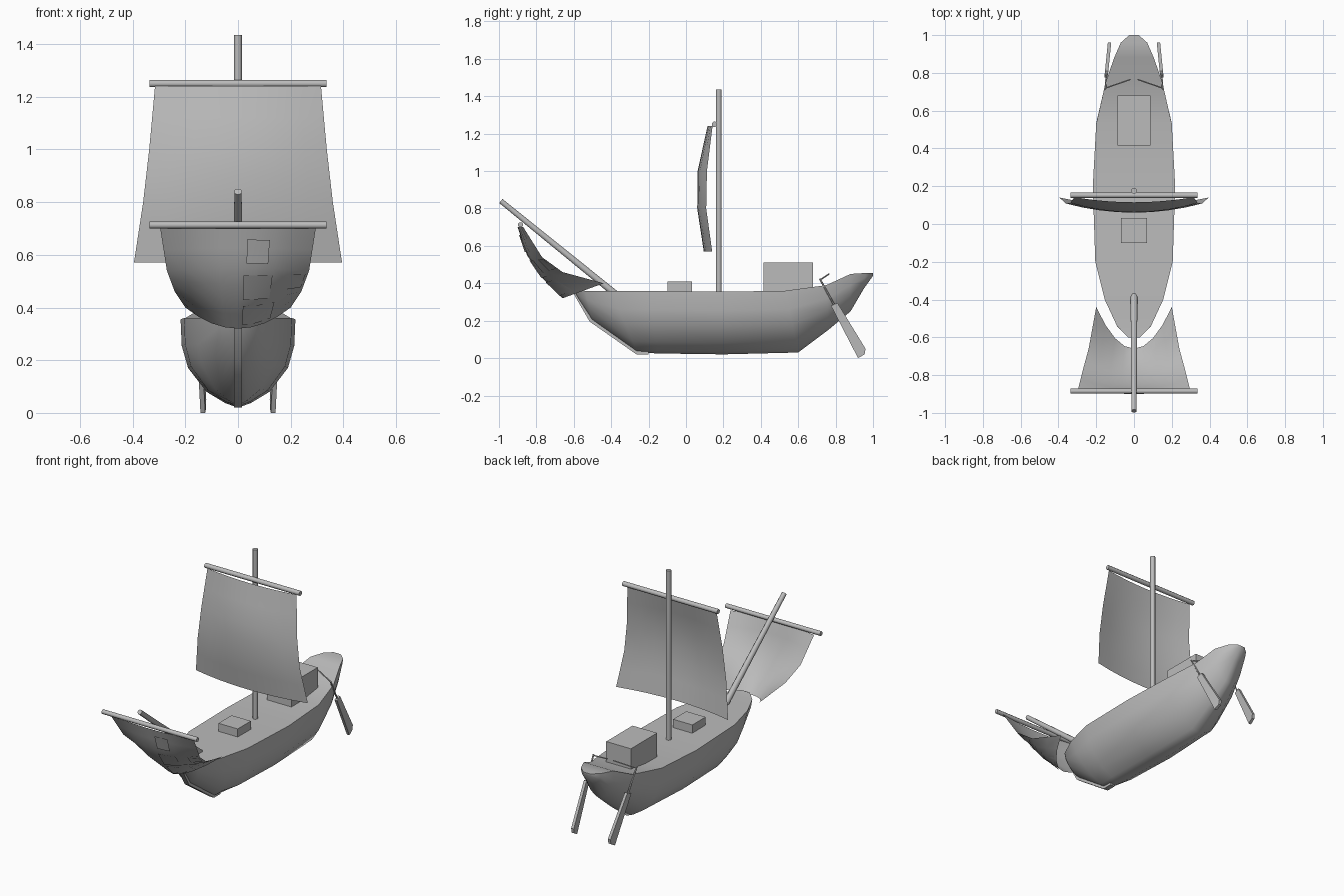
import bpy, bmesh, math
from mathutils import Vector

cube = bpy.data.objects.get("Cube")
if cube:
    bpy.data.objects.remove(cube, do_unlink=True)

mat = bpy.data.materials.new("plain grey")
mat.use_nodes = True
GREY = (0.5, 0.5, 0.5, 1)
mat.diffuse_color = GREY
mat.node_tree.nodes["Principled BSDF"].inputs["Base Color"].default_value = GREY


def make(name, verts, faces, angle=40):
    me = bpy.data.meshes.new(name)
    me.from_pydata(verts, [], faces)
    bm = bmesh.new()
    bm.from_mesh(me)
    bmesh.ops.recalc_face_normals(bm, faces=bm.faces)
    bm.to_mesh(me)
    bm.free()
    me.materials.append(mat)
    ob = bpy.data.objects.new(name, me)
    bpy.context.collection.objects.link(ob)
    bpy.ops.object.select_all(action='DESELECT')
    ob.select_set(True)
    bpy.context.view_layer.objects.active = ob
    bpy.ops.object.shade_smooth_by_angle(angle=math.radians(angle))
    return ob


def rod(name, a, b, r, r2=None, sides=8):
    a, b = Vector(a), Vector(b)
    q = (b - a).to_track_quat('Z', 'Y')
    vs = []
    for p, rad in ((a, r), (b, r2 or r)):
        for i in range(sides):
            t = math.tau * (i + 0.5) / sides
            vs.append(p + q @ Vector((rad * math.cos(t), rad * math.sin(t), 0)))
    fs = [(i, (i + 1) % sides, sides + (i + 1) % sides, sides + i) for i in range(sides)]
    fs += [tuple(range(sides))[::-1], tuple(range(sides, 2 * sides))]
    return make(name, vs, fs, 50)


def prism(name, outline, x0, x1):
    """Extrude a (y, z) outline across x."""
    n = len(outline)
    vs = [(x, y, z) for x in (x0, x1) for y, z in outline]
    fs = [(i, (i + 1) % n, n + (i + 1) % n, n + i) for i in range(n)]
    fs += [tuple(range(n)), tuple(range(n, 2 * n))]
    return make(name, vs, fs)


def box(name, x, y0, y1, z0, z1):
    return prism(name, [(y0, z0), (y1, z0), (y1, z1), (y0, z1)], -x, x)


def sheet(name, point, us, vs_):
    """Grid surface from a function of u and v."""
    n = len(us)
    verts = [point(u, v) for v in vs_ for u in us]
    faces = [(j * n + i, j * n + i + 1, (j + 1) * n + i + 1, (j + 1) * n + i)
             for j in range(len(vs_) - 1) for i in range(n - 1)]
    return make(name, verts, faces, 60)


def along(points, t):
    """Point on a polyline, t from 0 to 1."""
    s = t * (len(points) - 1)
    i = min(int(s), len(points) - 2)
    return Vector(points[i]).lerp(Vector(points[i + 1]), s - i)


# Hull: sheer y, sheer z, half width, keel y, keel z
stations = [
    (-.60, .365, .03, -.57, .31), (-.54, .36, .09, -.50, .20),
    (-.40, .36, .155, -.26, .03), (-.20, .36, .205, -.15, .025),
    (.20, .355, .218, .20, .02), (.53, .36, .20, .60, .03),
    (.75, .39, .15, .76, .15), (.88, .45, .105, .88, .25),
    (.96, .455, .07, .95, .37), (1.0, .455, .025, 1.0, .44)]
section = [(1, 0), (.98, .3), (.87, .55), (.55, .82), (.22, .95)]
half = section + [(0, 1)]
ring = half + [(-x, d) for x, d in reversed(section)]
n = len(ring)
verts = [(w * x, ys + (yk - ys) * d, zs + (zk - zs) * d)
         for ys, zs, w, yk, zk in stations for x, d in ring]
faces = [(k * n + i, k * n + (i + 1) % n, (k + 1) * n + (i + 1) % n, (k + 1) * n + i)
         for k in range(len(stations) - 1) for i in range(n)]
faces += [tuple(range(n)), tuple(range(len(verts) - n, len(verts)))]
make("hull", verts, faces, 50)

# Stem along the bow
prism("stem", [(-.61, .36), (-.515, .195), (-.265, .02), (-.2, .02),
               (-.2, .06), (-.45, .22), (-.55, .36)], -.016, .016)

# Deck houses
box("cabin", .087, .415, .68, .35, .51)
box("deck_hatch", .068, -.1, .033, .35, .41)

# Mast, bowsprit and yards
rod("mast", (0, .175, .3), (0, .175, 1.435), .016)
rod("bowsprit", (0, -.33, .305), (0, -.99, .84), .02, .015)
rod("main_yard", (-.335, .152, 1.25), (.335, .152, 1.25), .015)
rod("fore_yard", (-.335, -.885, .713), (.335, -.885, .713), .014)

# Main sail, bellied forward
main_mid = [(0, .115, 1.24), (0, .062, 1.0), (0, .06, .8), (0, .095, .57)]
main_edge = [(.315, .142, 1.24), (.337, .112, 1.0), (.36, .108, .8), (.395, .14, .57)]


def sail_point(mid, edge, lift=0):
    def point(u, v):
        a, b = along(mid, v), along(edge, v)
        p = a.lerp(b, u * u)
        return (b.x * u, p.y - lift, p.z + lift * .3)
    return point


us = [i / 4 for i in range(-4, 5)]
thirds = [i / 6 for i in range(7)]
sheet("main_sail", sail_point(main_mid, main_edge), us, thirds)

# Fore sail, its lower corners swept back
fore_mid = [(0, -.9, .70), (0, -.85, .55), (0, -.77, .43), (0, -.66, .32)]
fore_edge = [(.295, -.87, .70), (.27, -.77, .54), (.24, -.66, .46), (.2, -.44, .40)]
sheet("fore_sail", sail_point(fore_mid, fore_edge), us, thirds)

# Patches sewn on the fore sail
patch = sail_point(fore_mid, fore_edge, .008)
for i, (u0, u1, v0, v1) in enumerate([(.12, .42, .1, .3), (.08, .5, .42, .68),
                                      (.08, .6, .75, .97), (.75, .97, .4, .6)]):
    sheet(f"sail_patch_{i + 1}", patch, [u0, (u0 + u1) / 2, u1], [v0, (v0 + v1) / 2, v1])

# Steering oars at the stern
for side, s in (("left", 1), ("right", -1)):
    rod(f"{side}_oar_handle", (s * .15, .72, .42), (s * .02, .765, .45), .004, sides=6)
    rod(f"{side}_oar_shaft", (s * .152, .715, .425), (s * .14, .86, .16), .005, sides=6)
    blade = prism(f"{side}_oar_blade", [(.775, .28), (.81, .295), (.96, .05),
                                        (.955, .02), (.92, 0)], -.009, .009)
    for v in blade.data.vertices:
        v.co.x += s * (.148 - .1 * (v.co.y - .775))
